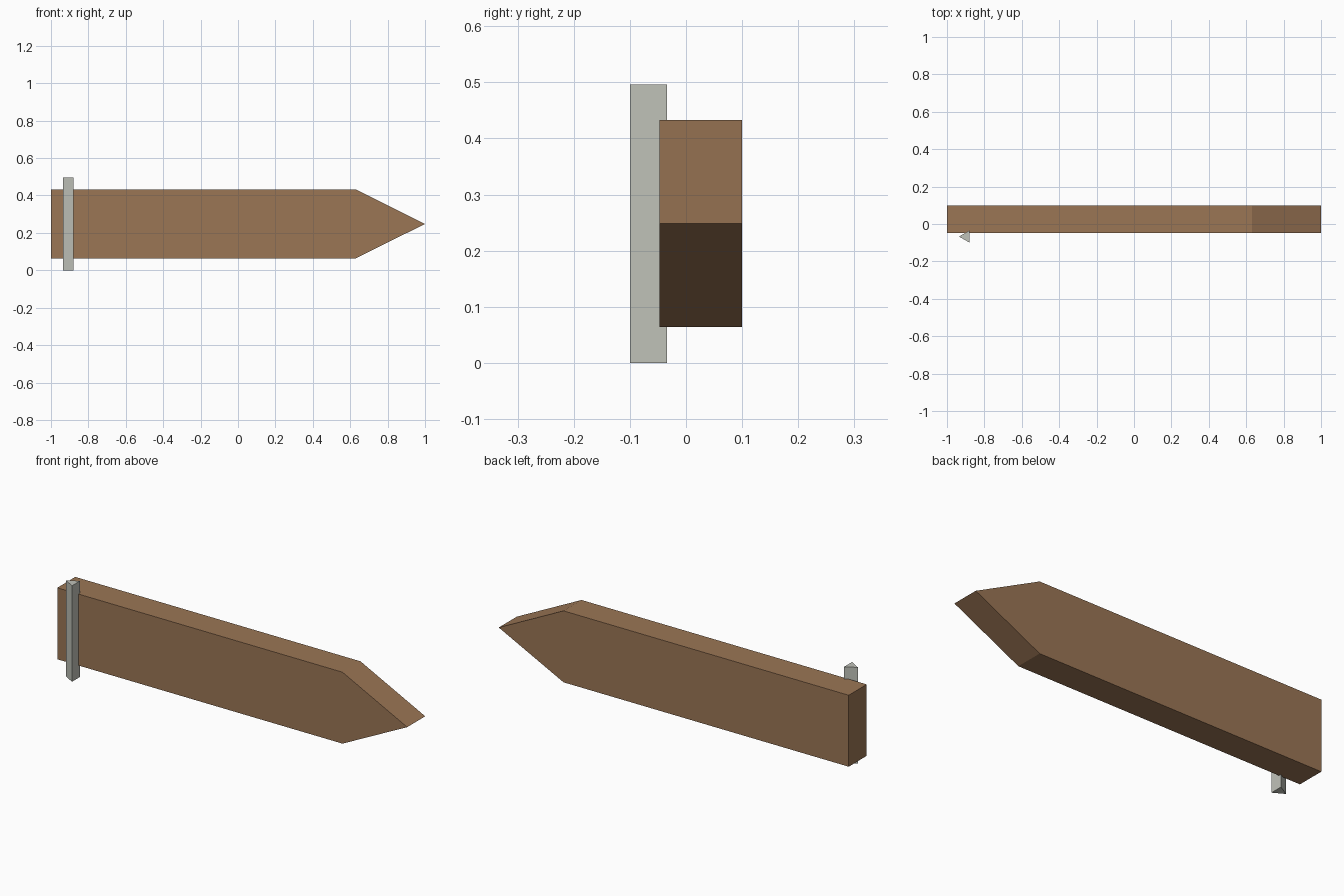
import bpy
import bmesh
from math import cos, sin, tau

cube = bpy.data.objects.get("Cube")
if cube:
    bpy.data.objects.remove(cube, do_unlink=True)


def material(name, rgb):
    mat = bpy.data.materials.new(name)
    mat.use_nodes = True
    mat.diffuse_color = (*rgb, 1)
    mat.node_tree.nodes["Principled BSDF"].inputs["Base Color"].default_value = (*rgb, 1)
    return mat


def prism(name, outline, direction, mat):
    """Extrude a flat outline along a direction into a closed solid."""
    bm = bmesh.new()
    face = bm.faces.new([bm.verts.new(p) for p in outline])
    extruded = bmesh.ops.extrude_face_region(bm, geom=[face], use_keep_orig=True)["geom"]
    verts = [g for g in extruded if isinstance(g, bmesh.types.BMVert)]
    bmesh.ops.translate(bm, verts=verts, vec=direction)
    bmesh.ops.recalc_face_normals(bm, faces=bm.faces)
    mesh = bpy.data.meshes.new(name)
    bm.to_mesh(mesh)
    bm.free()
    mesh.materials.append(mat)
    obj = bpy.data.objects.new(name, mesh)
    bpy.context.collection.objects.link(obj)
    return obj


wood = material("brown wood", (0.328, 0.181, 0.091))
metal = material("pale grey", (0.527, 0.539, 0.485))

# Arrow-shaped board pointing to +x
front, back = -0.047, 0.1
low, mid, high = 0.064, 0.248, 0.433
profile = [(-1, low), (0.63, low), (1, mid), (0.63, high), (-1, high)]
prism("arrow_board", [(x, front, z) for x, z in profile], (0, back - front, 0), wood)

# Three-sided post in front of the blunt end, one edge towards -x
radius = 0.0378
corners = [(-0.898 + radius * cos(tau * (i / 3 + 0.5)),
            -0.067 + radius * sin(tau * (i / 3 + 0.5)), 0) for i in range(3)]
prism("post", corners, (0, 0, 0.496), metal)
